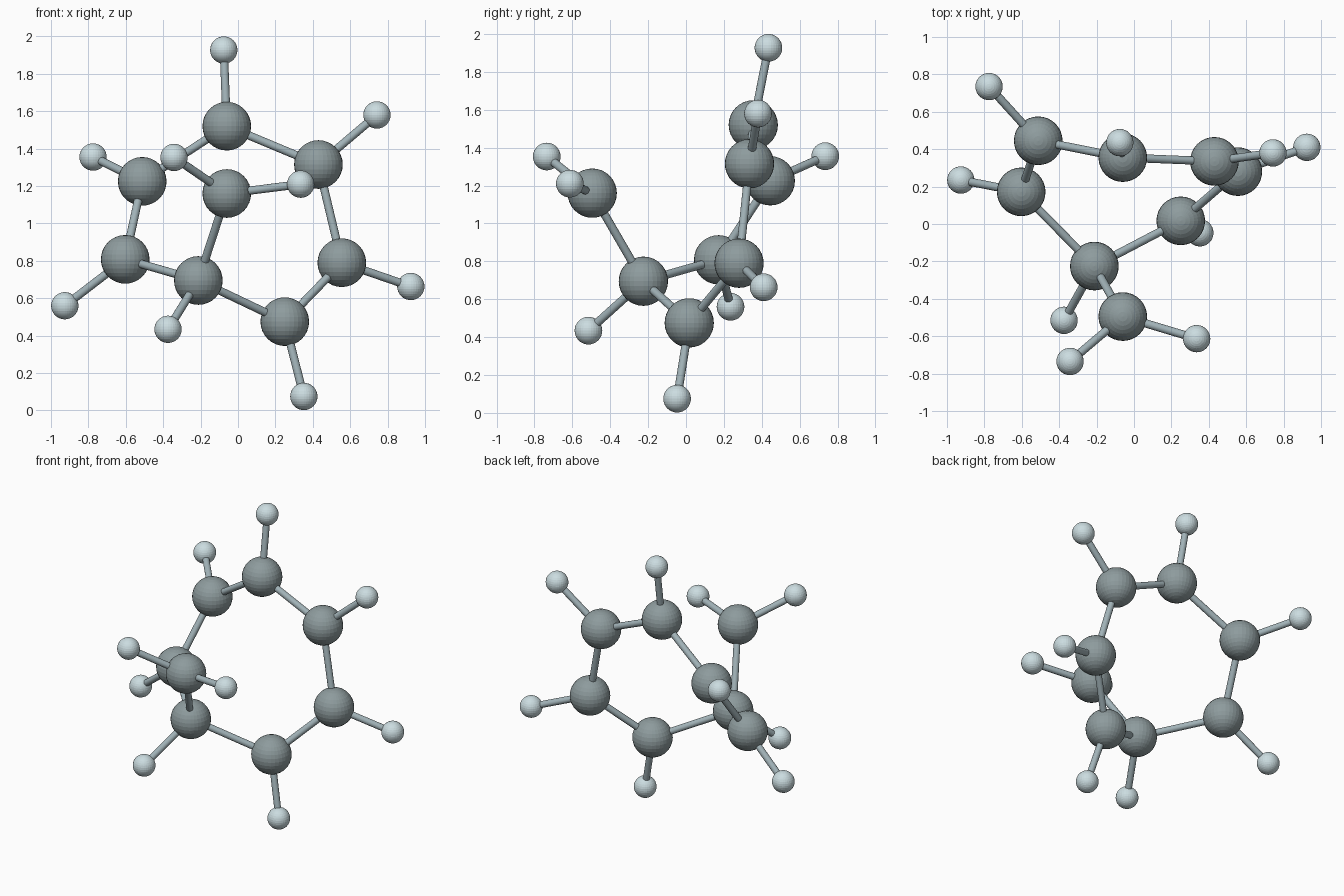
import bpy
from mathutils import Vector

if "Cube" in bpy.data.objects:
    bpy.data.objects.remove(bpy.data.objects["Cube"])


def material(name, rgb):
    m = bpy.data.materials.new(name)
    m.diffuse_color = (*rgb, 1)
    m.use_nodes = True
    m.node_tree.nodes["Principled BSDF"].inputs["Base Color"].default_value = m.diffuse_color
    return m


DARK = material("carbon_grey", (0.27, 0.33, 0.34))
LIGHT = material("hydrogen_pale", (0.60, 0.72, 0.75))
ROD = material("bond_grey", (0.36, 0.45, 0.48))


def atom(name, pos, radius, mat):
    bpy.ops.mesh.primitive_uv_sphere_add(segments=32, ring_count=16, radius=radius, location=pos)
    ob = bpy.context.object
    ob.name = name
    ob.data.materials.append(mat)


def bond(name, a, b):
    a, b = Vector(a), Vector(b)
    d = b - a
    bpy.ops.mesh.primitive_cylinder_add(vertices=20, radius=0.022, depth=d.length, location=(a + b) / 2)
    ob = bpy.context.object
    ob.name = name
    ob.rotation_euler = d.to_track_quat('Z', 'Y').to_euler()
    ob.data.materials.append(ROD)
    bpy.ops.object.shade_smooth_by_angle()


# Seven-atom ring in order, then the side carbon
carbons = [
    (-0.06, 0.355, 1.52), (0.43, 0.335, 1.315), (0.555, 0.28, 0.79), (0.25, 0.017, 0.475),
    (-0.212, -0.225, 0.695), (-0.603, 0.172, 0.808), (-0.512, 0.445, 1.225), (-0.06, -0.495, 1.16),
]
# Small atoms: index of parent carbon, position
hydrogens = [
    (0, (-0.076, 0.435, 1.927)), (1, (0.743, 0.38, 1.58)), (2, (0.924, 0.41, 0.663)),
    (3, (0.352, -0.047, 0.075)), (4, (-0.374, -0.515, 0.434)), (5, (-0.926, 0.235, 0.56)),
    (6, (-0.775, 0.735, 1.355)), (7, (-0.342, -0.735, 1.353)), (7, (0.335, -0.613, 1.21)),
]

for i, p in enumerate(carbons):
    atom(f"carbon_atom_{i + 1}", p, 0.13, DARK)
for i, (c, p) in enumerate(hydrogens):
    atom(f"hydrogen_atom_{i + 1}", p, 0.073, LIGHT)
    bond(f"hydrogen_bond_{i + 1}", carbons[c], p)

# Ring bonds and the bond to the side carbon
for i in range(7):
    bond(f"ring_bond_{i + 1}", carbons[i], carbons[(i + 1) % 7])
bond("side_bond", carbons[4], carbons[7])
